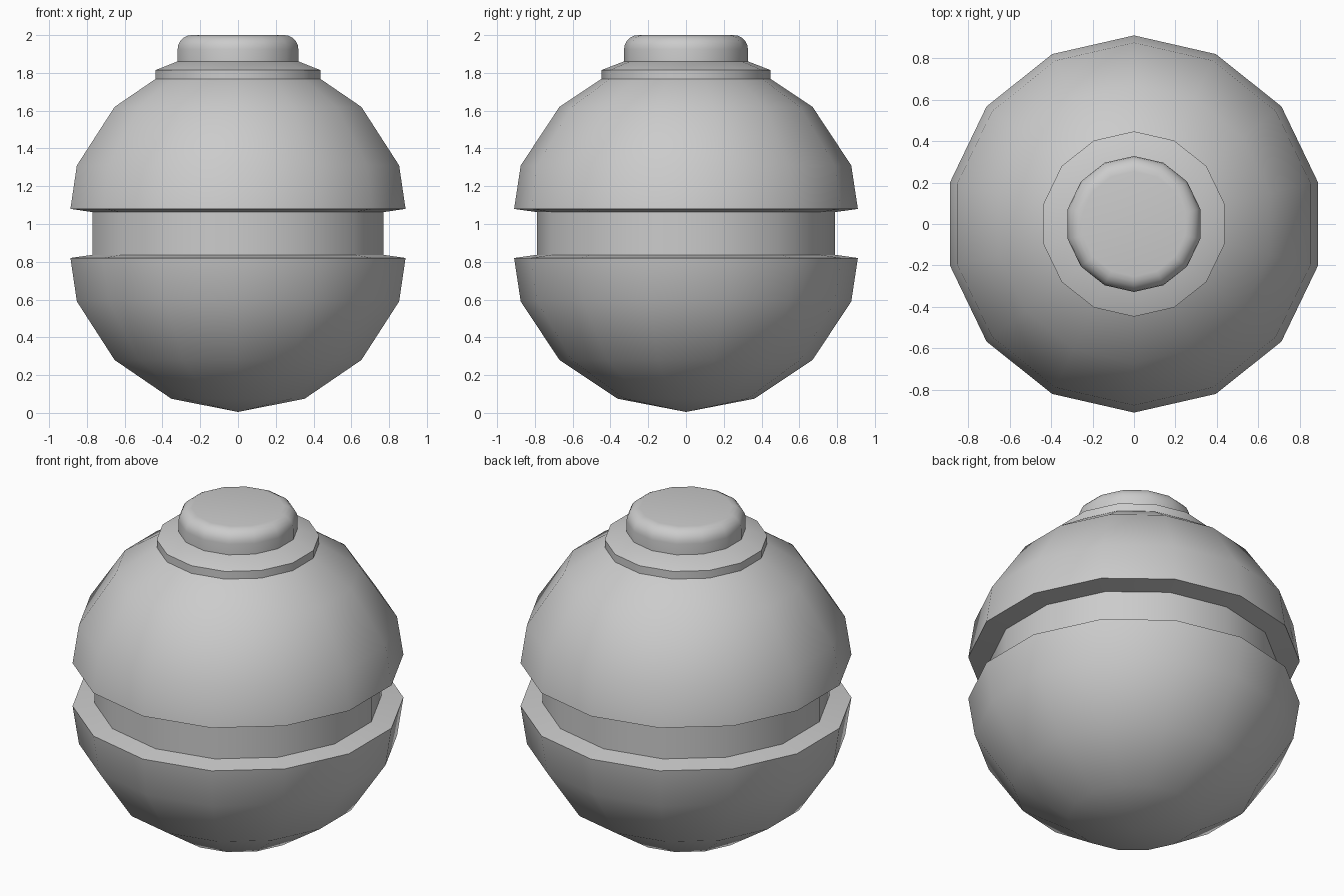
import bpy, bmesh, math

if "Cube" in bpy.data.objects:
    bpy.data.objects.remove(bpy.data.objects["Cube"])

SIDES = 14


def lathe(name, profile):
    """Revolve (radius, z) points, listed bottom to top, around z."""
    bm = bmesh.new()
    rings = []
    for r, z in profile:
        if r == 0:
            rings.append([bm.verts.new((0, 0, z))] * SIDES)
        else:
            rings.append([bm.verts.new((r * math.sin(2 * math.pi * i / SIDES),
                                        r * math.cos(2 * math.pi * i / SIDES), z))
                          for i in range(SIDES)])
    for a, b in zip(rings, rings[1:]):
        for i in range(SIDES):
            j = (i + 1) % SIDES
            bm.faces.new(list(dict.fromkeys((a[i], a[j], b[j], b[i]))))
    # Cap open ends with flat polygons
    for ring in (rings[0], rings[-1]):
        if ring[0] is not ring[1]:
            bm.faces.new(ring)
    bmesh.ops.recalc_face_normals(bm, faces=bm.faces[:])
    mesh = bpy.data.meshes.new(name)
    bm.to_mesh(mesh)
    bm.free()
    ob = bpy.data.objects.new(name, mesh)
    bpy.context.collection.objects.link(ob)
    bpy.ops.object.select_all(action='DESELECT')
    ob.select_set(True)
    bpy.context.view_layer.objects.active = ob
    bpy.ops.object.shade_smooth_by_angle(angle=math.radians(35))
    return ob


# One body: lower bowl, recessed band, upper dome (mirrored about z = 0.95)
lower = [(0, 0.005), (0.362, 0.075), (0.67, 0.28), (0.875, 0.59),
         (0.91, 0.82), (0.79, 0.837)]
upper = [(r, 1.9 - z) for r, z in reversed(lower)]
lathe("body", lower + upper)

# Collar around the top
lathe("collar", [(0.447, 1.768), (0.447, 1.815), (0.325, 1.862)])

# Rounded button cap
R, BEVEL, TOP = 0.328, 0.075, 2.0
rim = [(R - BEVEL + BEVEL * math.cos(t), TOP - BEVEL + BEVEL * math.sin(t))
       for t in (math.radians(18 * k) for k in range(6))]
lathe("button", [(R, 1.85)] + rim)
